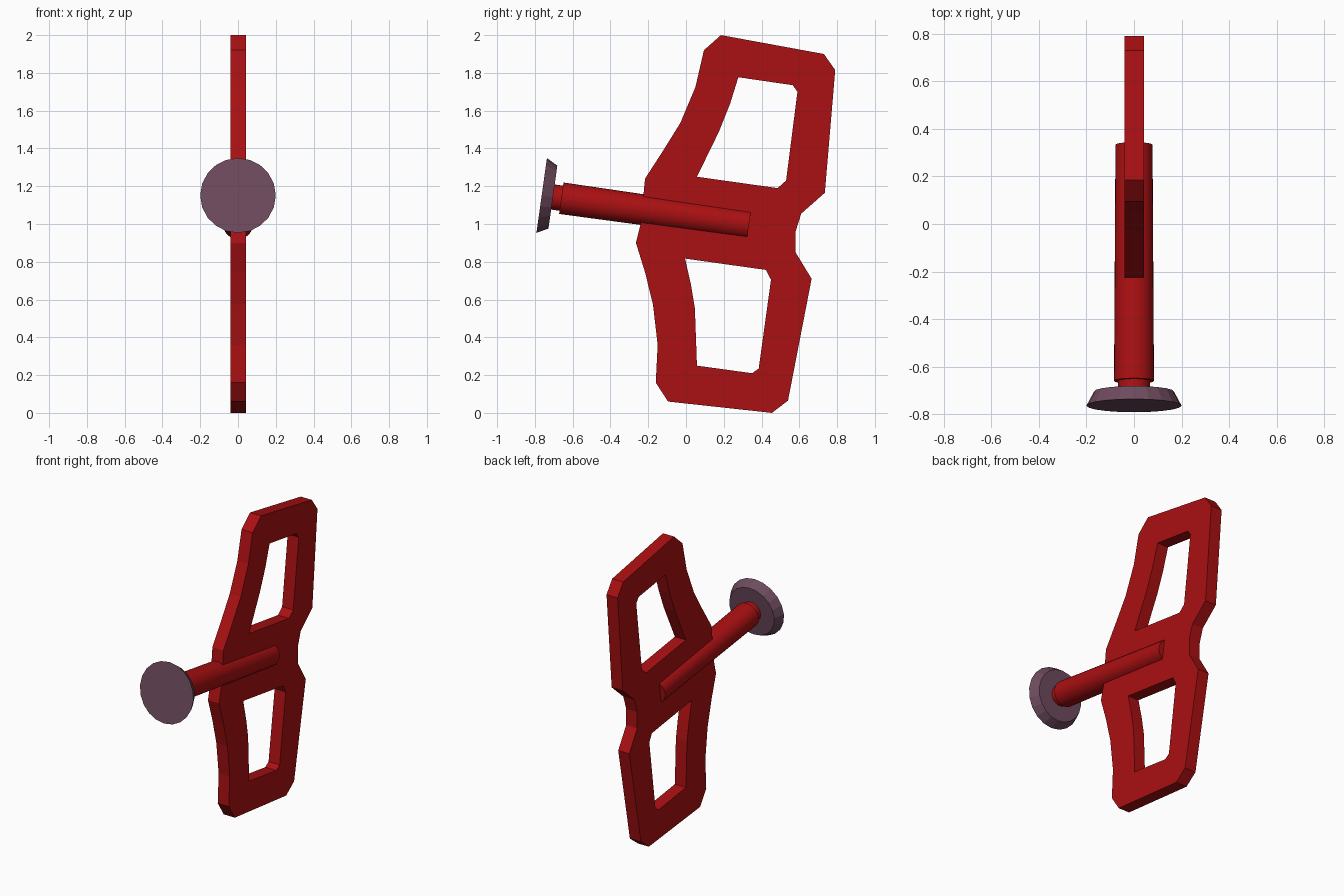
import bpy, bmesh, math
from mathutils import Vector, Matrix

if "Cube" in bpy.data.objects:
    bpy.data.objects.remove(bpy.data.objects["Cube"])


def material(name, rgb):
    m = bpy.data.materials.new(name)
    m.diffuse_color = (*rgb, 1)
    m.use_nodes = True
    m.node_tree.nodes["Principled BSDF"].inputs["Base Color"].default_value = m.diffuse_color
    return m


RED = material("deep red", (0.40, 0.005, 0.006))
MAUVE = material("dusty mauve", (0.155, 0.07, 0.11))


def finish(bm, name, mat, smooth=False):
    bmesh.ops.recalc_face_normals(bm, faces=bm.faces)
    me = bpy.data.meshes.new(name)
    bm.to_mesh(me)
    bm.free()
    me.materials.append(mat)
    ob = bpy.data.objects.new(name, me)
    bpy.context.collection.objects.link(ob)
    if smooth:
        bpy.ops.object.select_all(action='DESELECT')
        ob.select_set(True)
        bpy.context.view_layer.objects.active = ob
        bpy.ops.object.shade_smooth_by_angle(angle=math.radians(35))
    return ob


# Side profiles as (y, z): frame outline and its two windows
outline = [(0.185, 2.0), (0.73, 1.90), (0.79, 1.815), (0.735, 1.165), (0.61, 1.055),
           (0.58, 0.96), (0.58, 0.85), (0.665, 0.71), (0.54, 0.065), (0.455, 0.0),
           (-0.095, 0.06), (-0.16, 0.16), (-0.15, 0.36), (-0.175, 0.575),
           (-0.217, 0.745), (-0.265, 0.90), (-0.24, 1.0), (-0.217, 1.24),
           (-0.12, 1.39), (-0.03, 1.535), (0.05, 1.725), (0.095, 1.92)]
upper_window = [(0.277, 1.777), (0.565, 1.735), (0.59, 1.70), (0.53, 1.23),
                (0.485, 1.19), (0.058, 1.25), (0.175, 1.49), (0.233, 1.635)]
lower_window = [(-0.005, 0.817), (0.423, 0.757), (0.45, 0.705), (0.385, 0.235),
                (0.35, 0.21), (0.058, 0.25), (0.047, 0.553), (0.026, 0.68)]

# Flat frame: fill between the loops, then extrude across x
bm = bmesh.new()
edges = []
for loop in (outline, upper_window, lower_window):
    vs = [bm.verts.new((-0.04, y, z)) for y, z in loop]
    edges += [bm.edges.new((vs[i - 1], vs[i])) for i in range(len(vs))]
bmesh.ops.triangle_fill(bm, edges=edges, use_beauty=True, use_dissolve=False,
                        normal=(1, 0, 0))
ext = bmesh.ops.extrude_face_region(bm, geom=bm.faces[:])
bmesh.ops.translate(bm, vec=(0.083, 0, 0),
                    verts=[v for v in ext["geom"] if isinstance(v, bmesh.types.BMVert)])
finish(bm, "frame", RED)

# Tilted axis shared by the round parts, starting at the centre of the pad face
START = Vector((0, -0.764, 1.151))
AXIS = Vector((0, 0.99, -0.139)).normalized()
ROT = AXIS.to_track_quat('Z', 'Y').to_matrix().to_4x4()


def round_part(name, d0, d1, r0, r1, mat, sides, smooth):
    bm = bmesh.new()
    centre = START + AXIS * (d0 + d1) / 2
    bmesh.ops.create_cone(bm, cap_ends=True, segments=sides, radius1=r0, radius2=r1,
                          depth=d1 - d0, matrix=Matrix.Translation(centre) @ ROT)
    return finish(bm, name, mat, smooth)


round_part("rod", 0.105, 1.108, 0.084, 0.078, RED, 32, True)
round_part("neck", 0.055, 0.12, 0.067, 0.067, RED, 32, True)
round_part("pad", 0.0, 0.06, 0.2, 0.168, MAUVE, 20, False)
